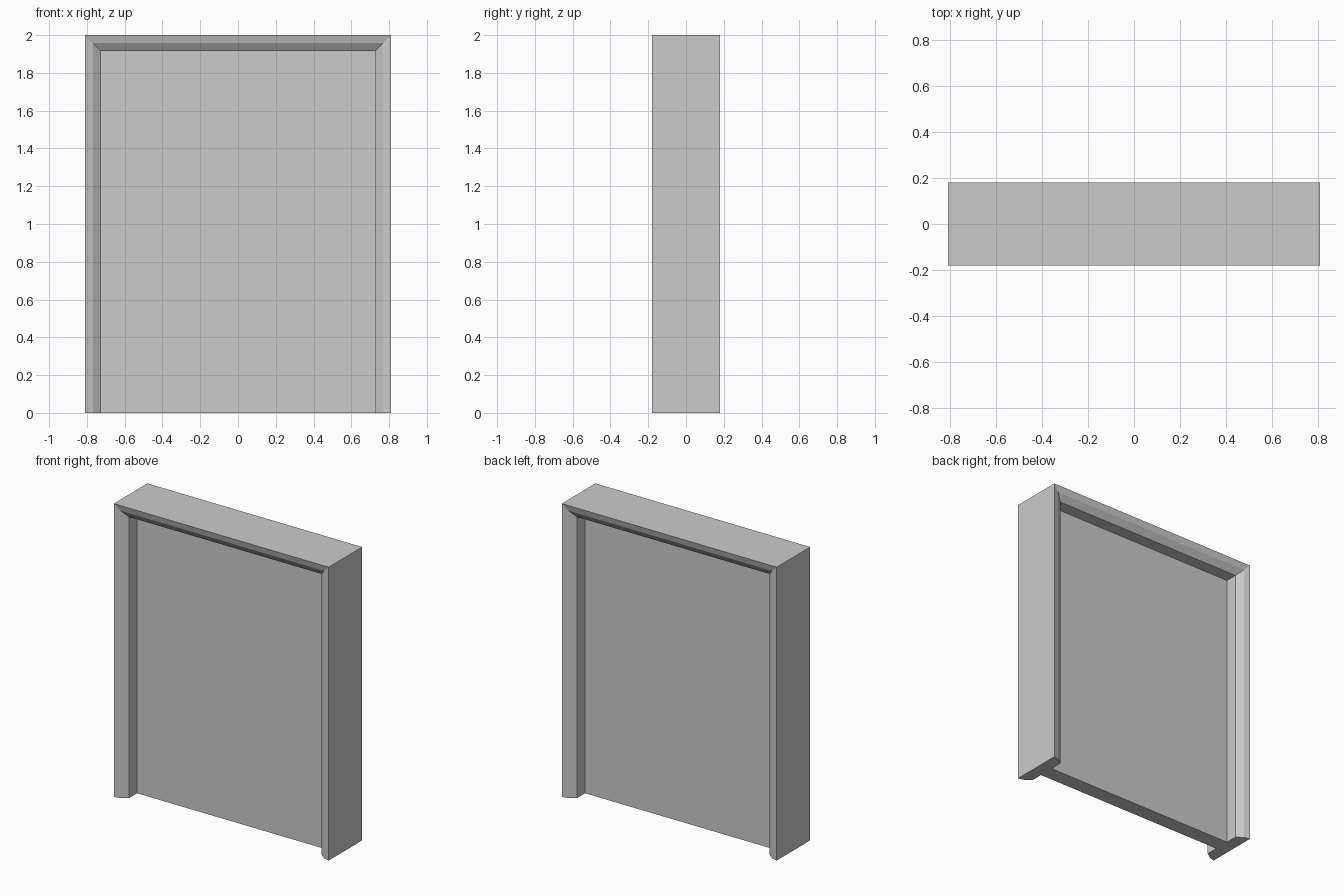
import bpy
import bmesh

if "Cube" in bpy.data.objects:
    bpy.data.objects.remove(bpy.data.objects["Cube"])

W, H, D = 0.81, 2.0, 0.18      # outer half width, height, half depth
INSET = 0.085                  # width of the frame members


def make_object(name, bm):
    bmesh.ops.recalc_face_normals(bm, faces=bm.faces)
    mesh = bpy.data.meshes.new(name)
    bm.to_mesh(mesh)
    bm.free()
    obj = bpy.data.objects.new(name, mesh)
    bpy.context.collection.objects.link(obj)
    return obj


# Door frame: bevelled profile (inset, depth) swept up, across and down with mitred corners
half = [(0, -D), (0.042, -D + 0.012), (INSET, -D + 0.043)]
profile = half + [(i, -y) for i, y in reversed(half)]

bm = bmesh.new()
rings = []
for side, at_top in ((-1, False), (-1, True), (1, True), (1, False)):
    rings.append([bm.verts.new((side * (W - i), y, H - i if at_top else 0))
                  for i, y in profile])
n = len(profile)
for a, b in zip(rings, rings[1:]):
    for k in range(n):
        m = (k + 1) % n
        bm.faces.new((a[k], a[m], b[m], b[k]))
bm.faces.new(rings[0])
bm.faces.new(rings[-1])
make_object("door_frame", bm)

# Door panel: flat slab centred in the frame, edges tucked into it
bm = bmesh.new()
bmesh.ops.create_cube(bm, size=1)
width, height = 2 * (W - INSET + 0.01), H - INSET + 0.01
for v in bm.verts:
    v.co.x *= width
    v.co.y *= 0.106
    v.co.z = (v.co.z + 0.5) * height
make_object("door_panel", bm)
